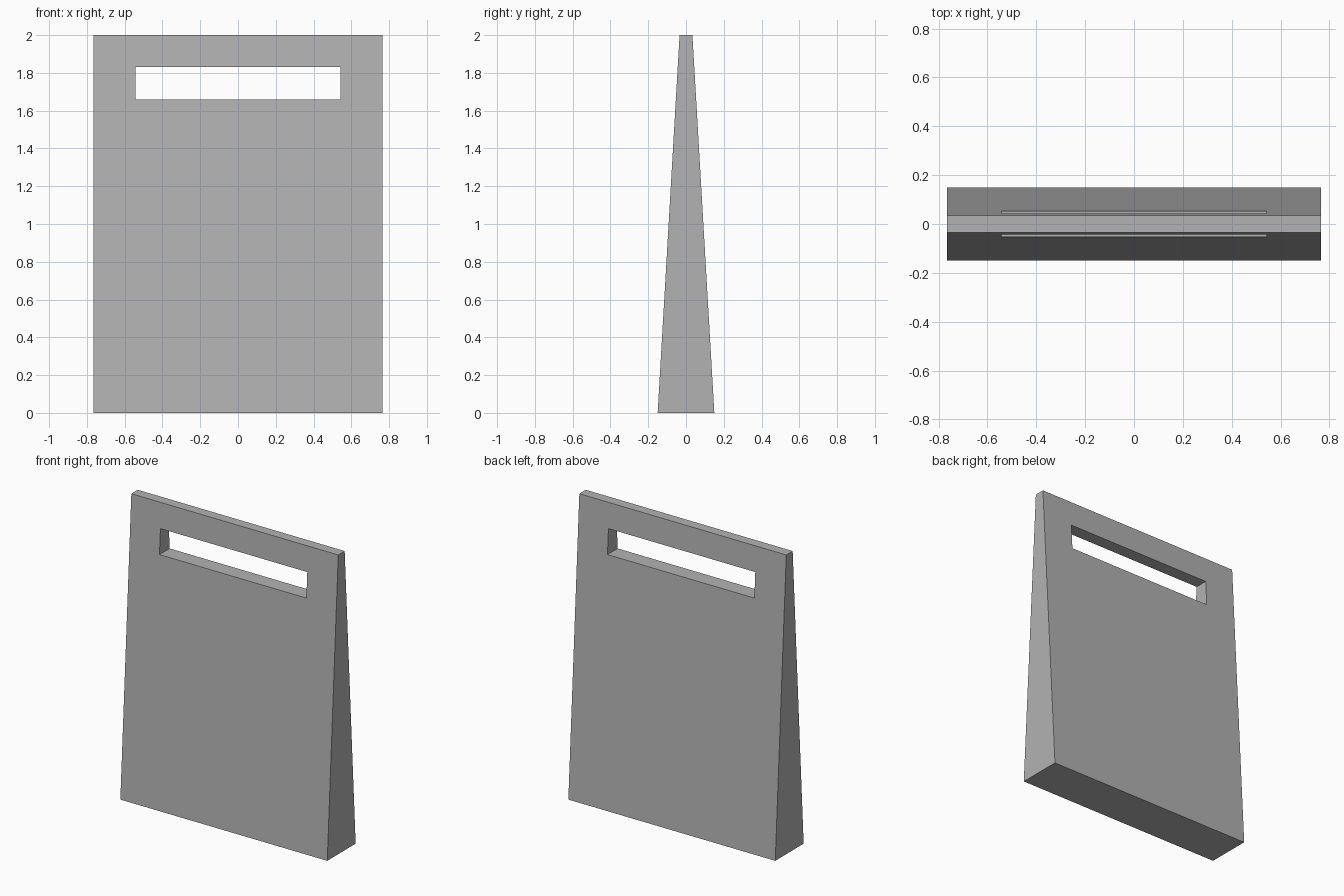
import bpy
import bmesh

if "Cube" in bpy.data.objects:
    bpy.data.objects.remove(bpy.data.objects["Cube"])

HALF_W, HEIGHT = 0.765, 2.0
BASE_Y, TOP_Y = 0.15, 0.034
SLOT_W, SLOT_LOW, SLOT_HIGH = 0.543, 1.66, 1.83

grey = bpy.data.materials.new("plain grey")
grey.diffuse_color = (0.45, 0.45, 0.45, 1)
grey.use_nodes = True
grey.node_tree.nodes["Principled BSDF"].inputs["Base Color"].default_value = grey.diffuse_color


def half_depth(z):
    return BASE_Y + (TOP_Y - BASE_Y) * z / HEIGHT


# Tapered panel: two sloping frames around the slot, joined at their rims
bm = bmesh.new()


def loop(side, half_w, low, high):
    corners = ((-half_w, low), (half_w, low), (half_w, high), (-half_w, high))
    return [bm.verts.new((x, side * half_depth(z), z)) for x, z in corners]


front_rim, back_rim = (loop(s, HALF_W, 0, HEIGHT) for s in (-1, 1))
front_slot, back_slot = (loop(s, SLOT_W, SLOT_LOW, SLOT_HIGH) for s in (-1, 1))
for a, b in ((front_rim, front_slot), (back_rim, back_slot),
             (front_rim, back_rim), (front_slot, back_slot)):
    for i in range(4):
        j = (i + 1) % 4
        bm.faces.new((a[i], a[j], b[j], b[i]))
bmesh.ops.recalc_face_normals(bm, faces=bm.faces)

mesh = bpy.data.meshes.new("tapered_panel")
bm.to_mesh(mesh)
bm.free()
mesh.materials.append(grey)
panel = bpy.data.objects.new("tapered_panel", mesh)
bpy.context.collection.objects.link(panel)
